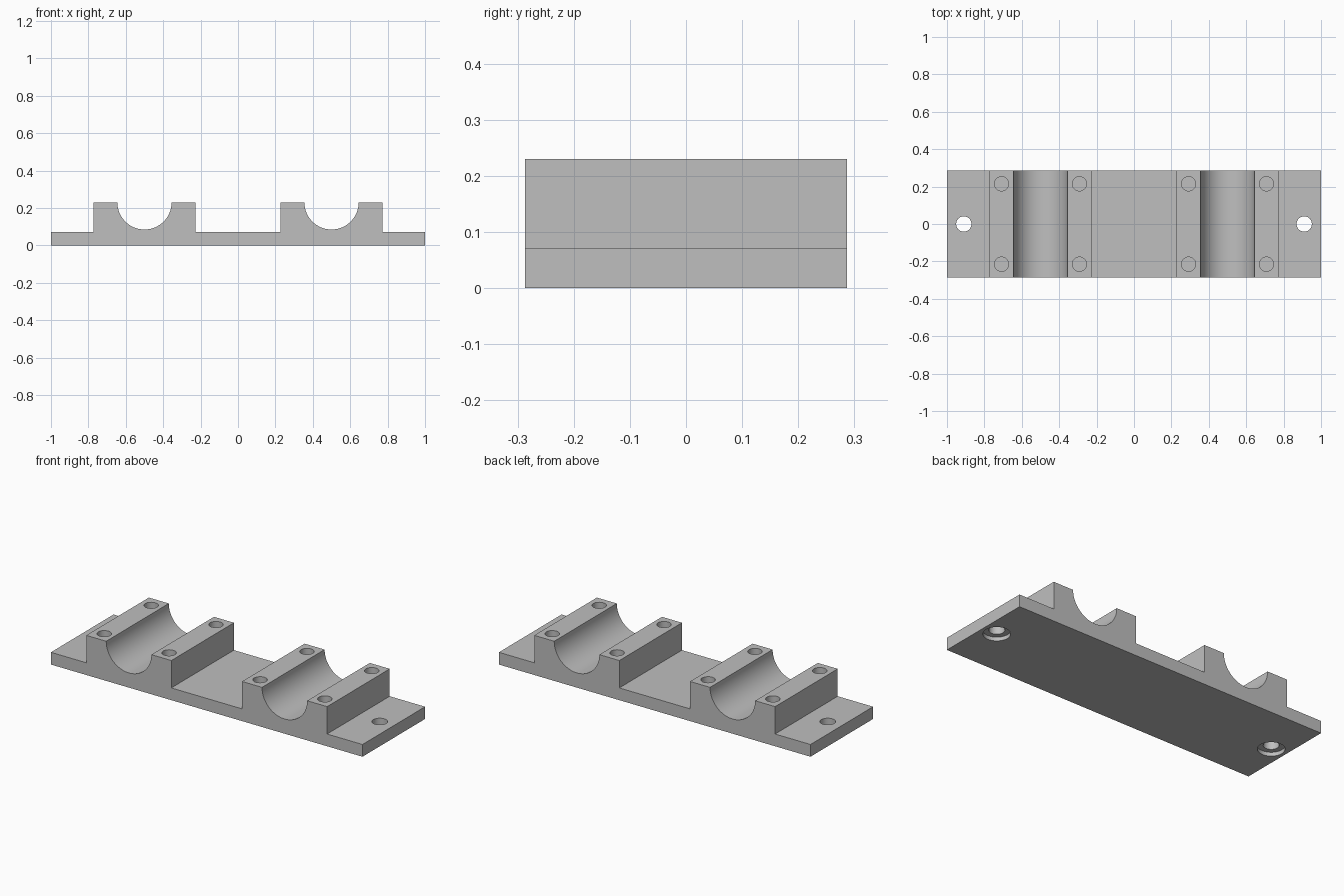
import bpy, bmesh, math

if "Cube" in bpy.data.objects:
    bpy.data.objects.remove(bpy.data.objects["Cube"], do_unlink=True)

HALF_W, BASE_H, TOP_H = 0.287, 0.071, 0.23
SADDLE_X, SADDLE_HALF, BORE_R = 0.5, 0.273, 0.145
SEGS = 40

grey = bpy.data.materials.new("plain grey")
grey.use_nodes = True
colour = (0.52, 0.52, 0.52, 1)
grey.diffuse_color = colour
grey.node_tree.nodes["Principled BSDF"].inputs["Base Color"].default_value = colour


# Front outline: flat base with two round-bottomed saddles
def saddle(cx):
    pts = [(cx - SADDLE_HALF, BASE_H), (cx - SADDLE_HALF, TOP_H)]
    for i in range(SEGS + 1):
        a = math.pi * (1 + i / SEGS)
        pts.append((cx + BORE_R * math.cos(a), TOP_H + BORE_R * math.sin(a)))
    return pts + [(cx + SADDLE_HALF, TOP_H), (cx + SADDLE_HALF, BASE_H)]


outline = [(1, 0), (-1, 0), (-1, BASE_H)] + saddle(-SADDLE_X) + saddle(SADDLE_X) + [(1, BASE_H)]

# Extrude the outline front to back
bm = bmesh.new()
face = bm.faces.new([bm.verts.new((x, -HALF_W, z)) for x, z in outline])
ext = bmesh.ops.extrude_face_region(bm, geom=[face])
bmesh.ops.translate(bm, vec=(0, 2 * HALF_W, 0),
                    verts=[v for v in ext["geom"] if isinstance(v, bmesh.types.BMVert)])
bmesh.ops.recalc_face_normals(bm, faces=bm.faces[:])
mesh = bpy.data.meshes.new("double_saddle_base")
bm.to_mesh(mesh)
bm.free()
mesh.materials.append(grey)
body = bpy.data.objects.new("double_saddle_base", mesh)
bpy.context.collection.objects.link(body)


# Drill a vertical round hole
def drill(name, x, y, z0, z1, r):
    bpy.ops.mesh.primitive_cylinder_add(vertices=32, radius=r, depth=z1 - z0,
                                        location=(x, y, (z0 + z1) / 2))
    cutter = bpy.context.object
    cutter.name = name
    cutter.data.materials.append(grey)
    bpy.context.view_layer.objects.active = body
    mod = body.modifiers.new(name, "BOOLEAN")
    mod.operation, mod.solver, mod.object = "DIFFERENCE", "EXACT", cutter
    bpy.ops.object.modifier_apply(modifier=name)
    bpy.data.objects.remove(cutter, do_unlink=True)


for side in (-1, 1):
    # Mounting hole with a counterbore underneath
    drill("mounting_hole", side * 0.91, 0, -0.1, 0.2, 0.041)
    drill("counterbore", side * 0.91, 0, -0.1, 0.022, 0.071)
    # Blind bolt holes in the saddle tops
    for dx in (-0.208, 0.208):
        for y in (-0.215, 0.215):
            drill("bolt_hole", side * SADDLE_X + dx, y, 0.09, 0.3, 0.038)

# Smooth the curved walls, keep edges sharp
bpy.ops.object.select_all(action="DESELECT")
body.select_set(True)
bpy.context.view_layer.objects.active = body
bpy.ops.object.shade_smooth_by_angle(angle=math.radians(30))
